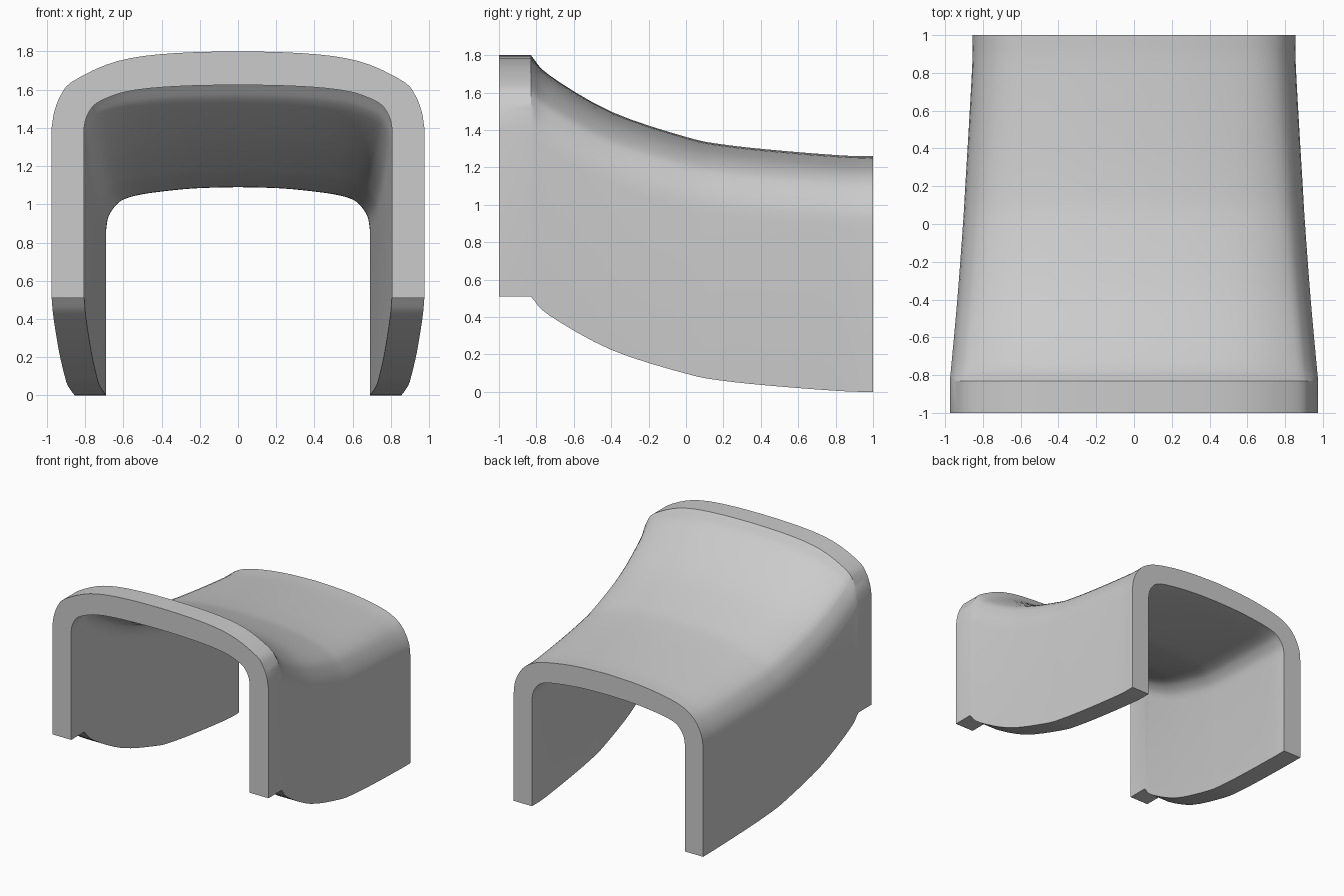
import bpy
import bmesh
from mathutils import Vector

cube = bpy.data.objects.get("Cube")
if cube:
    bpy.data.objects.remove(cube)


def smooth_curve(points, steps):
    """Catmull-Rom curve through the points."""
    pts = [Vector(p) for p in points]
    pts = [2 * pts[0] - pts[1]] + pts + [2 * pts[-1] - pts[-2]]
    out = []
    for a, b, c, d in zip(pts, pts[1:], pts[2:], pts[3:]):
        for k in range(steps):
            t = k / steps
            out.append(0.5 * (2 * b + (c - a) * t + (2 * a - 5 * b + 4 * c - d) * t ** 2
                              + (3 * b - a - 3 * c + d) * t ** 3))
    return out + [pts[-2]]


def arch(foot_z, half):
    """Full arch line from the left foot over the crown to the right foot."""
    side = [Vector((half[0][0], foot_z))] + smooth_curve(half, 3)
    return side + [Vector((-p.x, p.y)) for p in reversed(side[:-1])]


# Arch profiles (x, z) at the front rim and at the back end
front_outer = arch(0.51, [(0.975, 1.4), (0.96, 1.49), (0.925, 1.575), (0.87, 1.64),
                          (0.69, 1.73), (0.5, 1.775), (0.25, 1.795), (0, 1.8)])
front_inner = arch(0.51, [(0.805, 1.4), (0.795, 1.45), (0.765, 1.505), (0.72, 1.54),
                          (0.61, 1.583), (0.46, 1.607), (0.25, 1.62), (0, 1.625)])
back_outer = arch(0, [(0.855, 0.88), (0.845, 0.965), (0.81, 1.05), (0.75, 1.125),
                      (0.64, 1.185), (0.46, 1.225), (0.25, 1.25), (0, 1.26)])
back_inner = arch(0, [(0.69, 0.87), (0.68, 0.93), (0.652, 0.98), (0.61, 1.02),
                      (0.53, 1.047), (0.4, 1.067), (0.22, 1.084), (0, 1.09)])

# Stations along the shell: y, narrowing, drop
stations = [Vector((-1, 0, 0))] + smooth_curve(
    [(-0.83, 0, 0), (-0.73, 0.08, 0.2), (-0.4, 0.33, 0.56), (0, 0.58, 0.81),
     (0.2, 0.68, 0.885), (0.5, 0.83, 0.945), (0.85, 0.99, 0.995), (1, 1, 1)], 4)


def blend(front, back, station):
    y, narrow, drop = station
    return [(f.x + (b.x - f.x) * narrow, y, f.y + (b.y - f.y) * drop)
            for f, b in zip(front, back)]


# Arched shell with a straight front rim and a sloping body
bm = bmesh.new()
rings = []
for station in stations:
    loop = blend(front_outer, back_outer, station)
    loop += reversed(blend(front_inner, back_inner, station))
    rings.append([bm.verts.new(p) for p in loop])
count = len(rings[0])
for r, s in zip(rings, rings[1:]):
    for i in range(count):
        j = (i + 1) % count
        bm.faces.new((r[i], r[j], s[j], s[i]))
for ring in (rings[0], rings[-1]):
    for i in range(count // 2 - 1):
        bm.faces.new((ring[i], ring[i + 1], ring[count - 2 - i], ring[count - 1 - i]))
bmesh.ops.recalc_face_normals(bm, faces=bm.faces)
mesh = bpy.data.meshes.new("arched_shell")
bm.to_mesh(mesh)
bm.free()
shell = bpy.data.objects.new("arched_shell", mesh)
bpy.context.collection.objects.link(shell)

# Plain grey finish
grey = bpy.data.materials.new("light_grey")
grey.use_nodes = True
colour = (0.6, 0.6, 0.6, 1)
grey.diffuse_color = colour
grey.node_tree.nodes["Principled BSDF"].inputs["Base Color"].default_value = colour
mesh.materials.append(grey)

bpy.ops.object.select_all(action="DESELECT")
shell.select_set(True)
bpy.context.view_layer.objects.active = shell
bpy.ops.object.shade_smooth_by_angle(angle=0.5)
